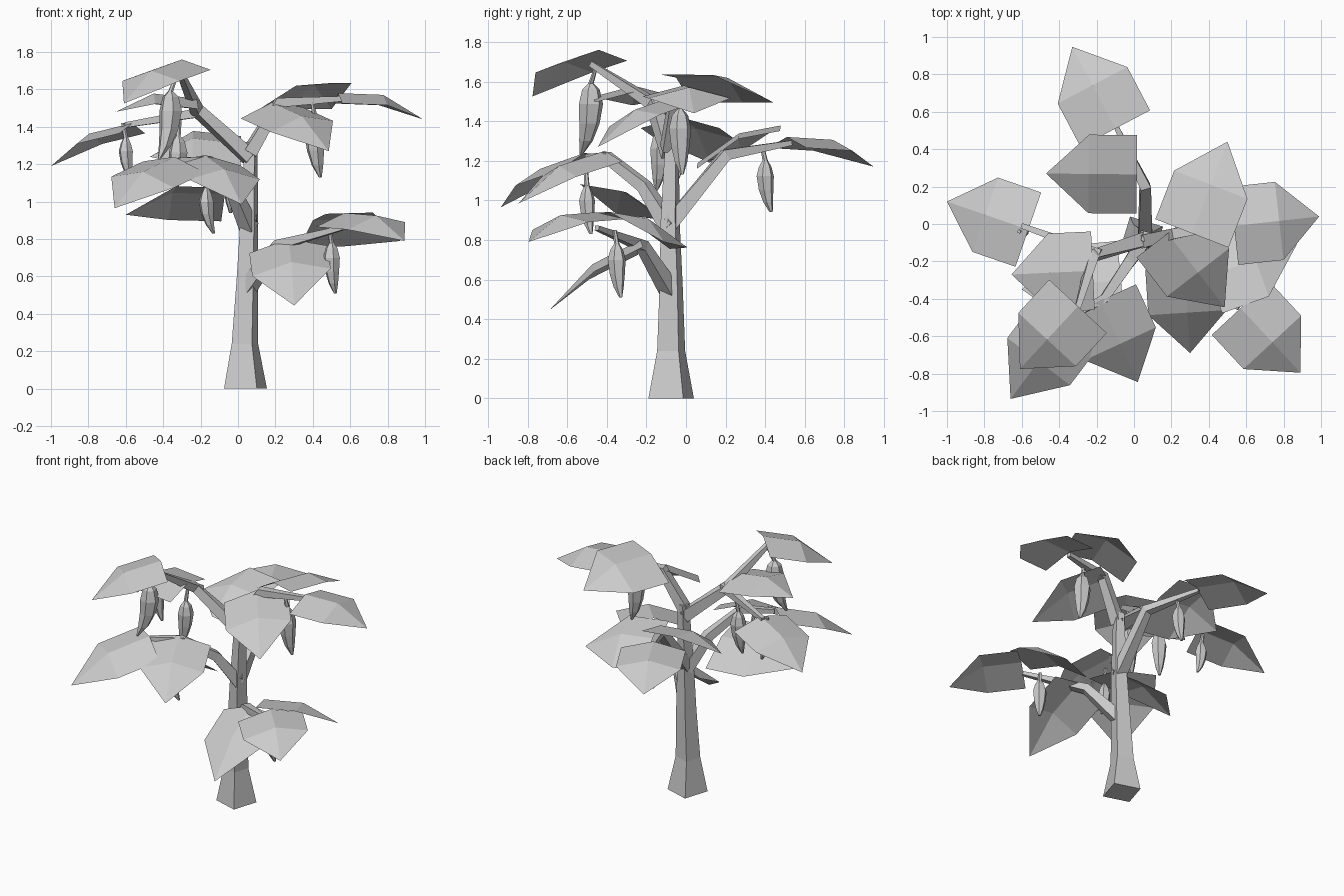
import bpy, bmesh
from math import cos, sin, pi, radians
from mathutils import Vector

if "Cube" in bpy.data.objects:
    bpy.data.objects.remove(bpy.data.objects["Cube"])


def finish(name, bm):
    bmesh.ops.recalc_face_normals(bm, faces=bm.faces)
    mesh = bpy.data.meshes.new(name)
    bm.to_mesh(mesh)
    bm.free()
    obj = bpy.data.objects.new(name, mesh)
    bpy.context.collection.objects.link(obj)
    return obj


def tube(name, path, radii, sides=4, angle=pi / 4):
    """Faceted tube along a path with a radius at every point."""
    bm = bmesh.new()
    pts = [Vector(p) for p in path]
    upright = abs((pts[-1] - pts[0]).normalized().z) > 0.8
    ref = Vector((1, 0, 0)) if upright else Vector((0, 0, 1))
    rings = []
    for i, p in enumerate(pts):
        t = Vector((0, 0, 0))
        if i > 0:
            t += (p - pts[i - 1]).normalized()
        if i < len(pts) - 1:
            t += (pts[i + 1] - p).normalized()
        t.normalize()
        if upright and abs(t.z) > 0.8:
            t = Vector((0, 0, 1 if t.z > 0 else -1))
        u = (ref - t * ref.dot(t)).normalized()
        v = t.cross(u)
        ring = []
        for k in range(sides):
            a = angle + 2 * pi * k / sides
            ring.append(bm.verts.new(p + radii[i] * (u * cos(a) + v * sin(a))))
        rings.append(ring)
    for a, b in zip(rings, rings[1:]):
        for k in range(sides):
            n = (k + 1) % sides
            bm.faces.new((a[k], a[n], b[n], b[k]))
    bm.faces.new(rings[0])
    bm.faces.new(rings[-1])
    return finish(name, bm)


def leaf(name, base, tip, bank=0.0, half=0.21, droop=0.055, lift=0.065):
    """Folded leaf: two rows of three points and a drooping tip."""
    bm = bmesh.new()
    base, tip = Vector(base), Vector(tip)
    mid = base.lerp(tip, 0.53) + Vector((0, 0, lift))
    d = tip - base
    side = Vector((-d.y, d.x, 0)).normalized() * half
    rows = []
    for c in (base, mid):
        rows.append([bm.verts.new(c + side * s + Vector((0, 0, bank * s - droop * abs(s))))
                     for s in (1, 0, -1)])
    end = bm.verts.new(tip)
    for k in (0, 1):
        bm.faces.new((rows[0][k], rows[0][k + 1], rows[1][k + 1], rows[1][k]))
        bm.faces.new((rows[1][k], rows[1][k + 1], end))
    return finish(name, bm)


def pepper(name, x, y, top, bottom, stem_top, bend):
    """Hanging pepper: thin stem, cap, shoulder and a curved tip."""
    h = top - bottom
    bx, by = bend
    path = [(x - bx * 0.5, y - by * 0.5, stem_top), (x, y, top + 0.01), (x, y, top - 0.02),
            (x, y, top - h * 0.27), (x + bx * 0.15, y + by * 0.15, top - h * 0.55),
            (x + bx * 0.5, y + by * 0.5, top - h * 0.8), (x + bx, y + by, bottom)]
    s = h / 0.28
    tube(name, path, [0.01, 0.014, 0.036 * s, 0.05 * s, 0.042 * s, 0.028 * s, 0.008], 6, 0.3)


# Trunk
tube("trunk", [(.04, -.075, 0), (.037, -.075, .24), (.05, -.075, .57), (.06, -.08, .9),
               (.07, -.07, 1.32)], [.13, .08, .066, .054, .038], 4, radians(-62))

# Branches
branches = {
    "left_branch": ([(.06, -.08, 1.24), (-.22, -.17, 1.49), (-.31, -.48, 1.69)], [.055, .04, .02]),
    "left_side_branch": ([(-.18, -.16, 1.48), (-.6, -.01, 1.41)], [.035, .02]),
    "right_branch": ([(.06, -.09, 1.26), (.22, -.05, 1.53), (.55, 0, 1.55)], [.05, .04, .02]),
    "back_branch": ([(.06, -.08, .88), (.06, .2, 1.23), (-.1, .53, 1.29)], [.055, .04, .018]),
    "middle_branch": ([(.06, -.08, .86), (-.03, -.21, 1.07), (-.16, -.4, 1.22), (-.35, -.5, 1.22)],
                      [.055, .042, .034, .018]),
    "lower_branch": ([(.05, -.08, .54), (.22, -.22, .77), (.56, -.45, .86)], [.055, .038, .017]),
}
for name, (path, radii) in branches.items():
    tube(name, path, radii)

# Leaves: base, tip, sideways bank
leaves = [
    ((-.565, -.03, 1.42), (-1.0, .12, 1.19), 0),
    ((-.10, .51, 1.32), (-.33, .947, 1.17), 0),
    ((.015, .265, 1.31), (-.47, .27, 1.24), -.095),
    ((.31, -.05, 1.62), (.50, .44, 1.495), -.07),
    ((.535, -.01, 1.58), (.99, .04, 1.44), 0),
    ((.18, -.05, 1.53), (.485, -.445, 1.27), .03),
    ((.40, -.28, .90), (.87, -.11, .79), -.09),
    ((.57, -.45, .94), (.89, -.795, .79), .02),
    ((.27, -.23, .80), (.30, -.69, .445), .02),
    ((-.18, -.41, 1.25), (.02, -.845, .985), 0),
    ((-.34, -.51, 1.24), (-.66, -.935, .965), -.03),
    ((-.30, -.44, 1.76), (-.61, -.775, 1.525), 0),
    ((-.07, -.30, 1.04), (-.60, -.35, .93), .09),
    ((-.22, -.25, 1.55), (-.655, -.27, 1.48), 0),
]
for i, (base, tip, bank) in enumerate(leaves):
    leaf(f"leaf_{i + 1}", base, tip, bank)

# Peppers: x, y, body top, body bottom, stem top, tip bend
peppers = [
    (-.60, -.04, 1.33, 1.11, 1.42, (.03, 0)),
    (-.36, -.48, 1.58, 1.23, 1.67, (-.06, -.05)),
    (-.32, -.13, 1.34, 1.05, 1.45, (-.02, -.02)),
    (.41, -.03, 1.45, 1.13, 1.54, (.03, .01)),
    (-.04, .40, 1.19, .94, 1.27, (0, .03)),
    (-.17, -.50, 1.06, .83, 1.2, (.04, .02)),
    (.50, -.35, .77, .51, .85, (.02, .02)),
]
for i, p in enumerate(peppers):
    pepper(f"pepper_{i + 1}", *p)
